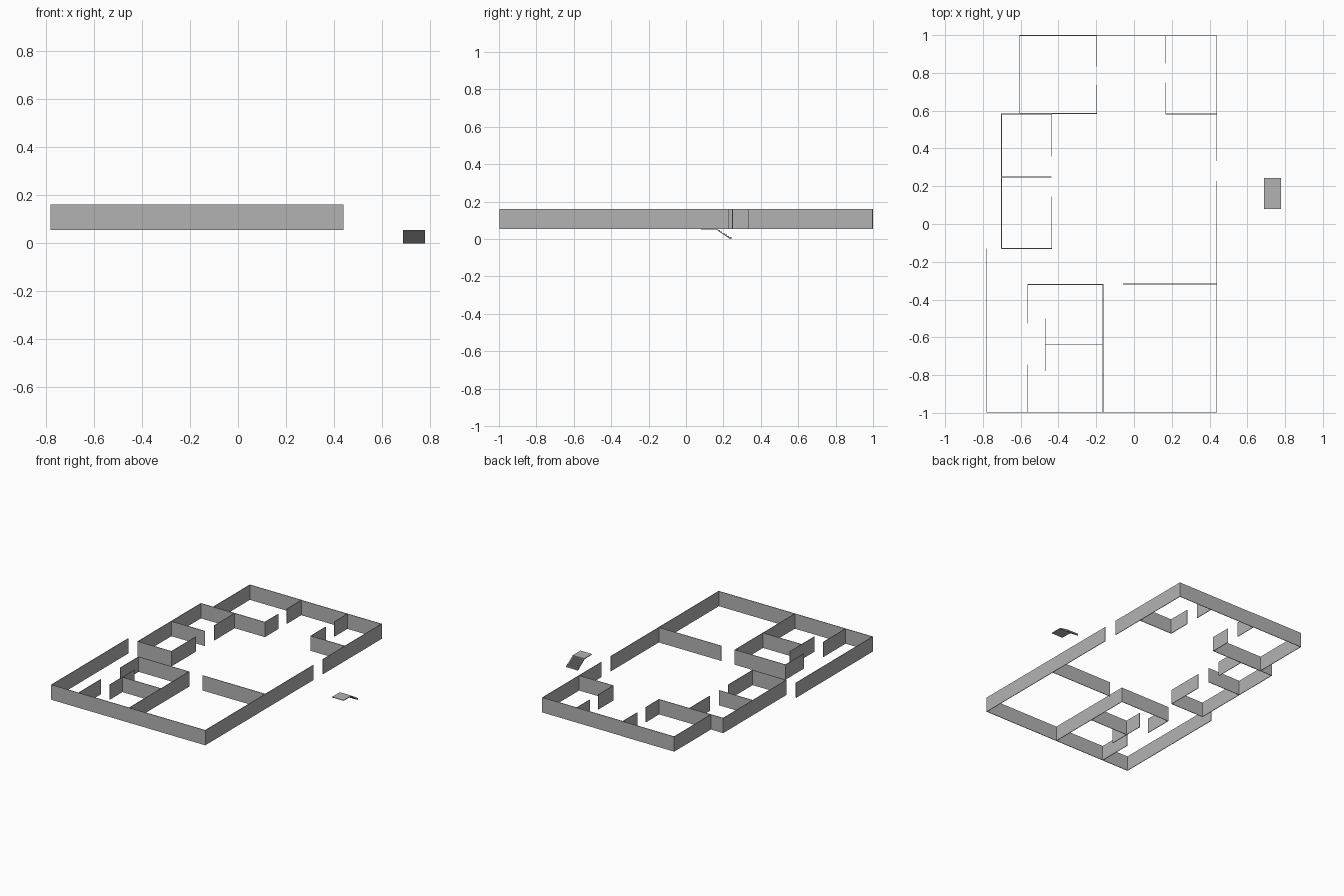
import bpy, bmesh

if "Cube" in bpy.data.objects:
    bpy.data.objects.remove(bpy.data.objects["Cube"])

Z0, Z1 = 0.055, 0.162   # floor level and wall top
THICK = 0.004

grey = bpy.data.materials.new("mid_grey")
grey.diffuse_color = (0.45, 0.45, 0.45, 1)
grey.use_nodes = True
grey.node_tree.nodes["Principled BSDF"].inputs["Base Color"].default_value = grey.diffuse_color


def finish(name, bm):
    me = bpy.data.meshes.new(name)
    bm.to_mesh(me)
    bm.free()
    me.materials.append(grey)
    ob = bpy.data.objects.new(name, me)
    bpy.context.collection.objects.link(ob)
    return ob


def walls(name, *paths):
    """Raise thin walls along plan polylines."""
    bm = bmesh.new()
    for path in paths:
        low = [bm.verts.new((x, y, Z0)) for x, y in path]
        top = [bm.verts.new((x, y, Z1)) for x, y in path]
        for i in range(len(path) - 1):
            bm.faces.new((low[i], low[i + 1], top[i + 1], top[i]))
    ob = finish(name, bm)
    mod = ob.modifiers.new("thickness", 'SOLIDIFY')
    mod.thickness = THICK
    mod.offset = 0
    mod.use_even_offset = True
    return ob


# Outer shell, broken by the entrance on the right
walls("outer_walls",
      [(-0.197, 0.996), (0.438, 0.996), (0.438, 0.333)],
      [(0.438, 0.227), (0.438, -0.996), (-0.779, -0.996), (-0.779, -0.13)])

# Back left room with door gap
walls("back_left_room",
      [(-0.197, 0.735), (-0.197, 0.585), (-0.605, 0.585),
       (-0.605, 0.998), (-0.197, 0.998), (-0.197, 0.835)])

# Back right room
walls("back_right_room",
      [(0.168, 0.996), (0.168, 0.85)],
      [(0.168, 0.75), (0.168, 0.583), (0.438, 0.583)])

# Two rooms along the left side
walls("left_rooms",
      [(-0.436, 0.357), (-0.436, 0.583), (-0.702, 0.583),
       (-0.702, -0.13), (-0.436, -0.13), (-0.436, 0.145)],
      [(-0.702, 0.249), (-0.436, 0.249)])

# Front inner rooms
walls("front_rooms",
      [(-0.563, -0.526), (-0.563, -0.32), (-0.164, -0.32), (-0.164, -0.996)],
      [(-0.565, -0.743), (-0.565, -0.996)],
      [(-0.47, -0.5), (-0.47, -0.777)],
      [(-0.47, -0.636), (-0.164, -0.636)])

# Partition of the front right room
walls("front_partition", [(-0.057, -0.317), (0.438, -0.317)])

# Entrance stair: landing plus descending treads, extruded along x
X0, X1, N = 0.688, 0.779, 6
run, rise = 0.075 / N, 0.046 / N
top = [(0.08, 0.056)]
for i in range(N + 1):
    y = 0.168 + i * run
    z = 0.056 - i * rise
    top.append((y, z))
    if i < N:
        top.append((y, z - rise))
bottom = [(0.243, 0.0), (0.235, 0.0), (0.163, 0.05), (0.08, 0.052)]
bm = bmesh.new()
face = bm.faces.new([bm.verts.new((X0, y, z)) for y, z in top + bottom])
ext = bmesh.ops.extrude_face_region(bm, geom=[face])
bmesh.ops.translate(bm, vec=(X1 - X0, 0, 0),
                    verts=[g for g in ext["geom"] if isinstance(g, bmesh.types.BMVert)])
bmesh.ops.recalc_face_normals(bm, faces=bm.faces)
finish("entrance_stair", bm)
